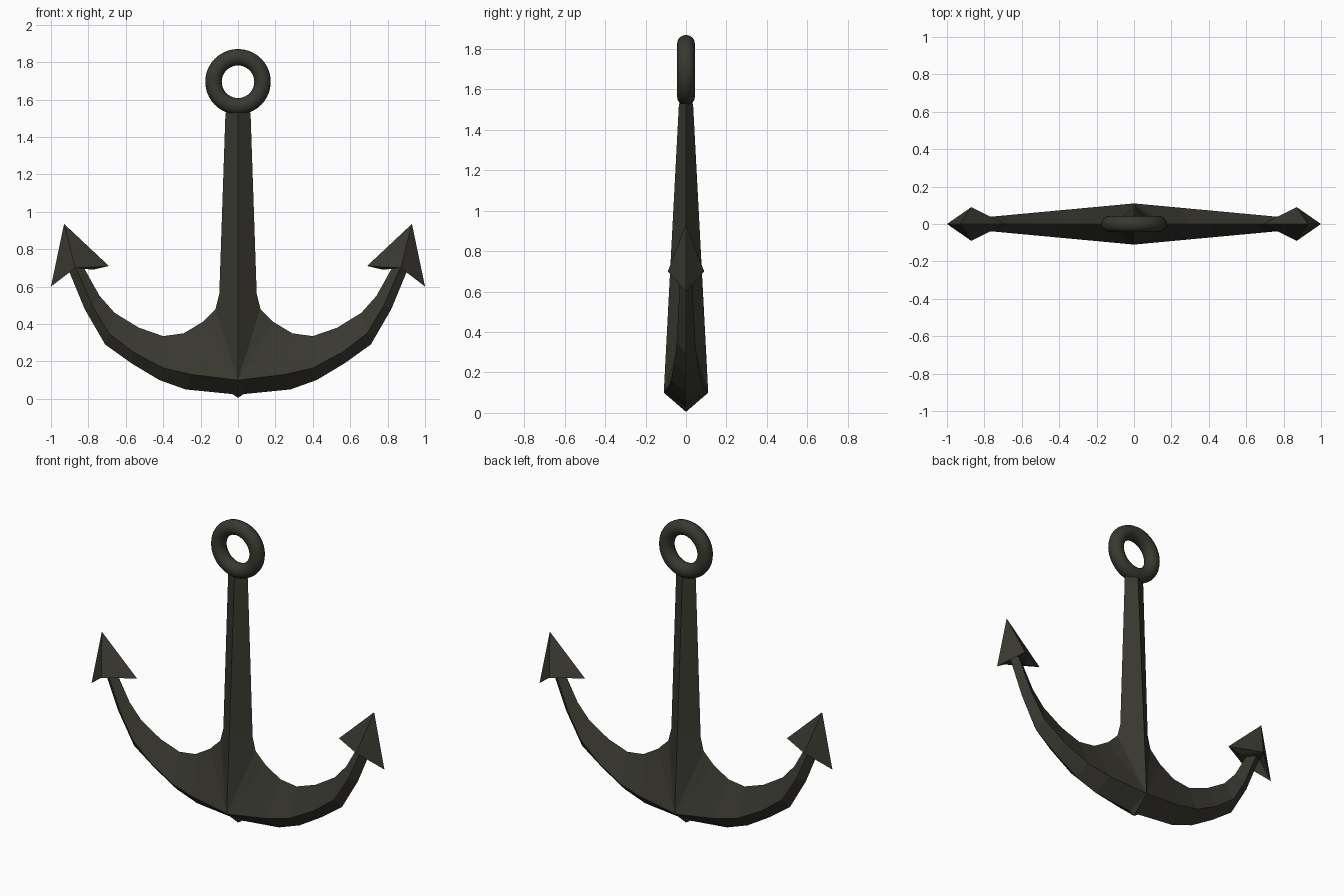
import bpy
import bmesh
from math import radians

cube = bpy.data.objects.get("Cube")
if cube:
    bpy.data.objects.remove(cube, do_unlink=True)

iron = bpy.data.materials.new("dark_iron")
iron.use_nodes = True
colour = (0.04, 0.039, 0.03, 1)
iron.diffuse_color = colour
iron.node_tree.nodes["Principled BSDF"].inputs["Base Color"].default_value = colour
iron.node_tree.nodes["Principled BSDF"].inputs["Roughness"].default_value = 0.7


def mirrored_part(name, faces):
    """Build one quarter (x > 0, y < 0) from point loops, mirrored across x and y."""
    bm = bmesh.new()
    for points in faces:
        bm.faces.new([bm.verts.new(p) for p in points])
    bmesh.ops.remove_doubles(bm, verts=bm.verts, dist=0.0001)
    bmesh.ops.recalc_face_normals(bm, faces=bm.faces)
    bm.normal_update()
    # The quarter must face outward, towards the front
    if sum(f.normal.y * f.calc_area() for f in bm.faces) > 0:
        bmesh.ops.reverse_faces(bm, faces=bm.faces)
    mesh = bpy.data.meshes.new(name)
    bm.to_mesh(mesh)
    bm.free()
    mesh.materials.append(iron)
    obj = bpy.data.objects.new(name, mesh)
    bpy.context.collection.objects.link(obj)
    mirror = obj.modifiers.new("mirror", "MIRROR")
    mirror.use_axis = (True, True, False)
    mirror.use_clip = True
    return obj


def edge(points):
    return [(x, 0, z) for x, z in points]


# Arm profile: inner edge, raised ridge and outer edge
inner = edge([(.29, .35), (.40, .335), (.53, .38), (.66, .46), (.74, .55), (.835, .72)])
outer = edge([(.28, .05), (.42, .10), (.57, .19), (.71, .29), (.82, .48), (.915, .71)])
ridge = [(x, 0.093 * x - 0.11, z) for x, z in
         [(.25, .13), (.40, .165), (.56, .25), (.69, .35), (.78, .50), (.88, .73)]]

# Crown and shank key points
crown, keel, keel_side = (0, -.11, .10), (0, 0, .005), (.03, 0, .025)
throat, throat_low = (.12, 0, .48), (.19, 0, .41)
shank_side, shank_front = (.10, 0, .56), (0, -.086, .56)
top_side, top_front, top_mid = (.067, 0, 1.53), (0, -.035, 1.53), (0, 0, 1.53)

body = [
    (top_mid, top_front, top_side),
    (top_front, top_side, shank_side, shank_front),
    (shank_front, shank_side, throat, crown),
    (crown, throat, throat_low),
    (crown, throat_low, inner[0], ridge[0]),
    (crown, ridge[0], outer[0], keel_side),
    (crown, keel_side, keel),
]
for i in range(len(ridge) - 1):
    body.append((ridge[i], inner[i], inner[i + 1], ridge[i + 1]))
    body.append((ridge[i], ridge[i + 1], outer[i + 1], outer[i]))
mirrored_part("shank_and_arms", body)

# Arrowhead flukes with a hollowed base
tip, heel, toe = (.93, 0, .935), (1, 0, .60), (.69, 0, .71)
wing, base_in, base_out = (.87, -.09, .70), (.775, 0, .69), (.92, 0, .705)
mirrored_part("flukes", [
    (tip, toe, wing), (tip, wing, heel),
    (toe, base_in, wing), (base_in, base_out, wing), (base_out, heel, wing),
])

# Shackle ring
bpy.ops.mesh.primitive_torus_add(major_radius=.131, minor_radius=.044,
                                 major_segments=40, minor_segments=16,
                                 location=(0, 0, 1.695), rotation=(radians(90), 0, 0))
ring = bpy.context.object
ring.name = "shackle_ring"
ring.data.materials.append(iron)
bpy.ops.object.shade_smooth_by_angle()
